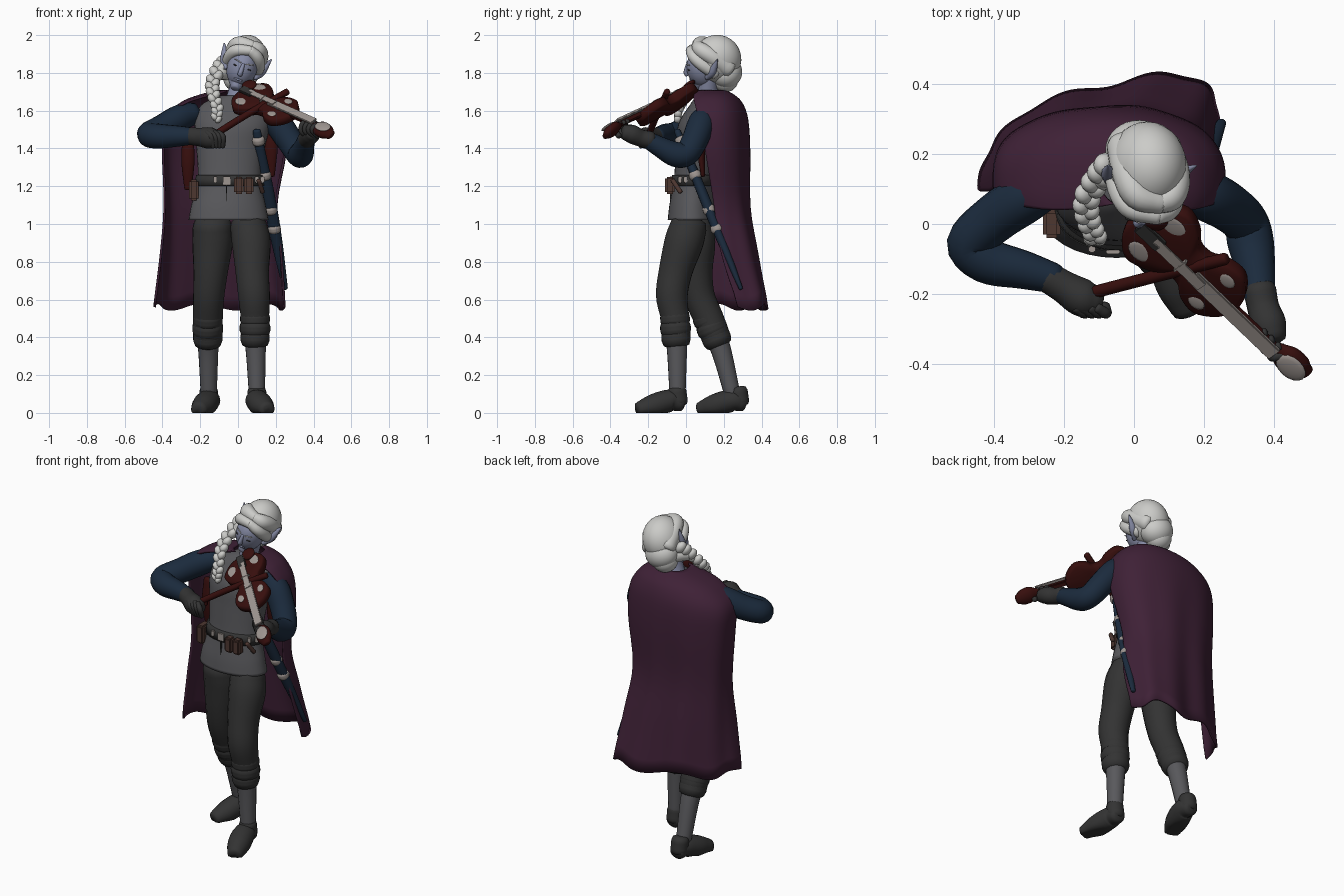
import bpy, bmesh, math
from mathutils import Vector, Matrix

def mat(name, c):
    m = bpy.data.materials.new(name)
    m.diffuse_color = (*c, 1)
    return m

HAIR = mat("white hair", (0.60, 0.60, 0.58))
SKIN = mat("blue grey skin", (0.24, 0.26, 0.38))
CAPE = mat("plum cloth", (0.049, 0.015, 0.037))
NAVY = mat("navy cloth", (0.011, 0.024, 0.047))
GREY = mat("grey cloth", (0.098, 0.098, 0.106))
DARK = mat("charcoal", (0.033, 0.033, 0.033))
RED = mat("red varnish", (0.038, 0.0045, 0.004))
BROWN = mat("brown leather", (0.075, 0.038, 0.030))
PALE = mat("pale bone", (0.34, 0.30, 0.28))
I = Matrix.Identity(4)

def finish(name, bm, m, M=I, smooth=True):
    bmesh.ops.recalc_face_normals(bm, faces=bm.faces)
    for f in bm.faces:
        f.smooth = smooth
    me = bpy.data.meshes.new(name)
    bm.to_mesh(me)
    bm.free()
    me.transform(M)
    me.materials.append(m)
    ob = bpy.data.objects.new(name, me)
    bpy.context.collection.objects.link(ob)
    return ob

def loft(name, rings, m, M=I, closed=True, caps=True):
    bm = bmesh.new()
    R = [[bm.verts.new(p) for p in r] for r in rings]
    n = len(R[0])
    for a, b in zip(R, R[1:]):
        for i in range(n if closed else n - 1):
            j = (i + 1) % n
            bm.faces.new((a[i], a[j], b[j], b[i]))
    if caps:
        bm.faces.new(R[0])
        bm.faces.new(R[-1])
    return finish(name, bm, m, M)

def spline(pts, sub=5):
    P = [Vector(p) for p in pts]
    P = [P[0] * 2 - P[1]] + P + [P[-1] * 2 - P[-2]]
    out = []
    for i in range(1, len(P) - 2):
        a, b, c, d = P[i - 1:i + 3]
        for k in range(sub):
            t = k / sub
            out.append(0.5 * (2 * b + (c - a) * t + (2 * a - 5 * b + 4 * c - d) * t * t
                              + (3 * b - a - 3 * c + d) * t ** 3))
    return out + [P[-2]]

def tube(name, pts, m, M=I, flat=1.0, ref=(0.13, 0.97, 0.2), n=16, floor=None, sub=5):
    """Smooth tube through (x, y, z, radius) points; flat scales it along ref."""
    S = spline(pts, sub)
    C, rad = [Vector(p[:3]) for p in S], [max(p[3], 0.002) for p in S]
    nv, rings = Vector(ref), []
    L = len(C) - 1
    def ring(c, u, v, r):
        out = [c + u * (math.cos(2 * math.pi * k / n) * r * flat) + v * (math.sin(2 * math.pi * k / n) * r)
               for k in range(n)]
        if floor is not None:
            for p in out:
                p.z = max(p.z, floor)
        return out
    for i, c in enumerate(C):
        t = (C[min(i + 1, L)] - C[max(i - 1, 0)]).normalized()
        nv = (nv - t * nv.dot(t)).normalized()
        v, r = t.cross(nv), rad[i]
        dome = [(0.5, 0.55), (0.35, 0.87)]
        if i == 0:
            rings += [ring(c - t * r * a, nv, v, r * b) for a, b in dome]
        rings.append(ring(c, nv, v, r))
        if i == L:
            rings += [ring(c + t * r * a, nv, v, r * b) for a, b in reversed(dome)]
    return loft(name, rings, m, M)

def ball(name, c, r, m, M=I, seg=24):
    bm = bmesh.new()
    bmesh.ops.create_uvsphere(bm, u_segments=seg, v_segments=seg // 2, radius=1)
    return finish(name, bm, m, M @ Matrix.Translation(c) @ Matrix.Diagonal((*r, 1)))

def box(name, c, s, m, M=I):
    bm = bmesh.new()
    bmesh.ops.create_cube(bm, size=1)
    bmesh.ops.scale(bm, vec=s, verts=bm.verts)
    bmesh.ops.bevel(bm, geom=bm.edges[:], offset=min(s) * 0.2, segments=2, affect='EDGES')
    return finish(name, bm, m, M @ Matrix.Translation(c), False)

def oval(z, cx, cy, rx, ry, n=32):
    return [(cx + rx * math.cos(2 * math.pi * k / n), cy + ry * math.sin(2 * math.pi * k / n), z) for k in range(n)]

# Tunic, belt and pouches
torso = [(1.02, -.05, .028, .212, .125), (1.10, -.05, .03, .197, .118), (1.23, -.045, .04, .168, .105),
         (1.40, -.04, .06, .18, .112), (1.53, -.03, .08, .20, .12), (1.63, -.03, .11, .165, .09),
         (1.68, -.02, .12, .07, .065)]
loft("tunic", [oval(*t) for t in spline(torso)], GREY)
loft("belt", [oval(1.20, -.046, .038, .183, .118), oval(1.26, -.044, .042, .178, .116)], DARK)
box("belt_buckle", (-.06, -.08, 1.23), (.04, .012, .045), PALE)
box("tunic_seam", (-.06, -.079, 1.13), (.006, .01, .2), DARK)
for i, x in enumerate((.005, .058)):
    box(f"front_pouch_{i}", (x, -.085, 1.205), (.05, .05, .09), BROWN)
box("side_pouch", (-.235, .0, 1.18), (.05, .08, .11), BROWN)
tube("dagger_handle", [(.11, -.07, 1.23, .012), (.13, -.03, 1.17, .012)], BROWN)
for x, y in ((-.12, -.07), (.10, -.03), (.13, .0)):
    box("belt_fitting", (x, y - .002, 1.235), (.02, .02, .035), PALE)

# Cape draped over both shoulders with uneven folds, and its red lining strips
rows = [(1.71, -.01, .125, .085, .08, 55), (1.685, -.025, .13, .18, .125, 40), (1.64, -.05, .125, .26, .175, 22),
        (1.55, -.07, .125, .325, .205, 12), (1.38, -.075, .14, .33, .20, 8), (1.10, -.095, .165, .30, .172, 8),
        (.85, -.09, .18, .32, .19, 8), (.56, -.095, .225, .345, .178, 8)]
rings = []
for z, cx, cy, rx, ry, ext in spline(rows, 4):
    d = max(0, min(1, (1.6 - z) / 1.0))
    ring = []
    for k in range(73):
        u = k / 72
        a = math.radians(180 + ext - u * (180 + 2 * ext))
        f = 1 + d * (.04 * math.sin(u * 31 + z * 2) + .045 * math.sin(u * 17 + 1 + z * 2))
        x, s = rx * math.cos(a) * (1 + (f - 1) * .4), math.sin(a)
        y = cy + ry * f * math.copysign(abs(s) ** .8, s) + .25 * x * d * d
        ring.append((cx + x, y, z + d * .018 * math.sin(u * 19)))
    rings.append(ring)
cape = loft("cape", rings, CAPE, closed=False, caps=False)
sol = cape.modifiers.new("thickness", 'SOLIDIFY')
sol.thickness = .012
for x, z in ((-.265, 1.33), (.175, 1.40)):
    tube("lining_strip", [(x, .09, z - .14, .02), (x, .08, z, .035), (x, .09, z + .13, .03)], RED, flat=.6)

# Legs: left steps forward, right trails
tube("left_trouser", [(.055, .015, .99, .098), (.07, -.012, .90, .104), (.075, -.055, .75, .09), (.085, -.075, .62, .085),
                      (.09, -.057, .50, .076), (.09, -.05, .41, .075)], DARK)
tube("right_trouser", [(-.135, .035, .99, .105), (-.135, .048, .90, .108), (-.145, .05, .75, .092), (-.155, .07, .62, .083),
                       (-.16, .12, .50, .08), (-.16, .155, .41, .078)], DARK)
tube("left_sock", [(.09, -.05, .42, .06), (.095, -.047, .3, .052), (.1, -.045, .1, .043)], GREY)
tube("right_sock", [(-.16, .155, .42, .06), (-.157, .195, .3, .052), (-.155, .245, .1, .043)], GREY)
for i, (dz, r) in enumerate(((0, .078), (.05, .082), (.1, .079))):
    tube(f"left_cuff_{i}", [(.09, -.052 - dz * .05, .385 + dz, r), (.09, -.054 - dz * .05, .41 + dz, r)], DARK)
    tube(f"right_cuff_{i}", [(-.16, .165 - dz * .45, .385 + dz, r), (-.16, .155 - dz * .45, .41 + dz, r)], DARK)
for side, x, y, turn in (("left", .10, -.04, .05), ("right", -.155, .285, -.05)):
    tube(side + "_shoe", [(x, y + .012, .05, .046), (x, y - .04, .065, .062), (x + turn * .5, y - .13, .04, .064),
                          (x + turn, y - .20, .02, .046)], DARK, ref=(0, 0, 1), flat=.95, floor=0)
    tube(side + "_shoe_collar", [(x, y, .06, .05), (x, y - .008, .115, .05)], DARK)

# Sleeves and gloves
tube("right_sleeve", [(-.24, .11, 1.585, .06), (-.31, .075, 1.56, .072), (-.40, .015, 1.51, .07), (-.47, -.055, 1.475, .066),
                      (-.42, -.105, 1.465, .066), (-.32, -.13, 1.465, .056), (-.23, -.155, 1.465, .044)], NAVY)
tube("left_sleeve", [(.15, .10, 1.57, .06), (.21, .08, 1.53, .072), (.275, .045, 1.44, .07), (.32, .0, 1.37, .066),
                     (.335, -.06, 1.37, .066), (.35, -.14, 1.41, .054), (.36, -.21, 1.45, .044)], NAVY)
tube("right_glove", [(-.25, -.15, 1.465, .047), (-.20, -.18, 1.46, .05), (-.15, -.21, 1.455, .058),
                     (-.115, -.22, 1.45, .048)], DARK, flat=.95)
tube("left_glove", [(.36, -.19, 1.445, .047), (.37, -.24, 1.455, .046), (.385, -.285, 1.475, .05),
                    (.395, -.32, 1.485, .042)], DARK)
for i in range(4):
    s = i * .02
    tube(f"right_finger_{i}", [(-.165 + s, -.24, 1.485, .015), (-.14 + s, -.255, 1.46, .016),
                               (-.13 + s * .8, -.235, 1.41, .014)], DARK, n=10)
    tube(f"left_finger_{i}", [(.365 + s, -.295 - s, 1.465, .015), (.335 + s, -.315 - s, 1.495, .015),
                              (.345 + s, -.32 - s, 1.535 - s * .3, .014), (.375 + s, -.31 - s, 1.545 - s * .3, .013)],
         DARK, n=10)

# Violin in its own frame: x along the neck, z out of the front
a = Vector((.688, -.657, -.306)).normalized()
up = (Vector((0, 0, 1)) - a * a.z).normalized()
roll = math.radians(33)
nrm = up * math.cos(roll) + up.cross(a) * math.sin(roll)
if nrm.y > 0:
    nrm = up * math.cos(roll) - up.cross(a) * math.sin(roll)
V = Matrix((a, nrm.cross(a), nrm)).transposed().to_4x4()
V.translation = (.01, .03, 1.69)
half = spline([(0, .01, 0), (.015, .07, 0), (.08, .125, 0), (.15, .105, 0), (.19, .07, 0), (.24, .068, 0), (.28, .095, 0),
               (.34, .102, 0), (.39, .06, 0), (.41, .012, 0)], 4)
edge = [(p.x, p.y) for p in half] + [(p.x, -p.y) for p in reversed(half)]
loft("violin_body", [[((x - .2) * s + .2, y * s, z) for x, y in edge]
                     for s, z in ((.4, -.034), (.93, -.026), (1, -.018), (1, .018), (.93, .026), (.4, .034))], RED, V)
box("violin_neck", (.49, 0, .015), (.2, .03, .026), RED, V)
box("fingerboard", (.41, 0, .038), (.34, .046, .012), PALE, V)
box("strings", (.18, 0, .046), (.2, .034, .006), PALE, V)
box("tailpiece", (.065, 0, .041), (.09, .045, .016), DARK, V)
box("violin_bridge", (.19, 0, .038), (.008, .05, .026), PALE, V)
for s in (1, -1):
    ball("worn_patch", (.09, s * .07, .0285), (.04, .028, .004), PALE, V, 16)
    ball("worn_patch", (.315, s * .062, .0285), (.028, .02, .004), PALE, V, 16)
tube("violin_scroll", [(.58, 0, .008, .025), (.62, 0, .006, .046), (.665, 0, .0, .044), (.69, 0, -.006, .03)],
     RED, V, ref=(.19, -.18, .95), flat=.65, n=12)
ball("scroll_face", (.645, 0, .03), (.05, .036, .009), PALE, V, 16)
ball("chin_rest", (.03, .05, .035), (.04, .04, .016), RED, V)
tube("bow", [(-.19, -.215, 1.43, .018), (.04, -.155, 1.575, .018), (.26, -.10, 1.70, .018)], RED, n=8)
box("bow_frog", (-.10, -.19, 1.475), (.05, .02, .03), RED)

# Sword in a banded scabbard
P0, P1 = Vector((.10, -.045, 1.49)), Vector((.25, .29, .66))
def on(t, r):
    return (*P0.lerp(P1, t), r)
tube("scabbard", [on(0, .022), on(.4, .034), on(.7, .03), on(1, .014)], NAVY, flat=.8)
for t in (.06, .28, .5, .62):
    tube("scabbard_band", [on(t - .008, .034), on(t + .008, .034)], PALE)

# Neck and tilted head
tube("neck", [(-.02, .12, 1.62, .06), (.0, .115, 1.70, .052), (.02, .12, 1.78, .052)], SKIN)
H = Matrix.Translation((.03, .12, 1.85)) @ Matrix.Rotation(math.radians(19), 4, 'Y') @ Matrix.Rotation(math.radians(8), 4, 'X')
ball("face", (0, -.035, -.02), (.08, .085, .105), SKIN, H, 32)
tube("jaw", [(0, -.01, -.06, .070), (0, -.055, -.10, .047), (0, -.075, -.122, .028)], SKIN, H)
tube("nose", [(0, -.112, .01, .009), (0, -.125, -.03, .013), (0, -.122, -.045, .014)], SKIN, H, n=10)
tube("mouth", [(-.022, -.103, -.076, .004), (0, -.108, -.076, .006), (.022, -.103, -.076, .004)], SKIN, H, n=8)
ball("hair_cap", (0, .048, .018), (.110, .128, .13), HAIR, H, 32)
ball("hair_back", (.0, .085, -.06), (.098, .085, .085), HAIR, H, 32)
ball("hair_nape", (-.005, .075, -.10), (.075, .07, .07), HAIR, H)
for s in (1, -1):
    tube("ear", [(s * .08, -.015, -.05, .016), (s * .102, .02, -.01, .026), (s * .132, .055, .06, .004)], SKIN, H, flat=.8, n=12)
    ball("eyelid", (s * .033, -.105, -.008), (.018, .008, .004), DARK, H, 16)
    tube("eyebrow", [(s * .016, -.115, .016, .003), (s * .052, -.1, .022, .003)], HAIR, H, n=8)
    tube("front_lock", [(.012, -.085, .088, .026), (s * .055, -.068, .065, .032), (s * .078, -.03, .025, .034),
                        (s * .078, .03, -.03, .036)], HAIR, H)
    tube("upper_lock", [(.012, -.045, .108, .032), (s * .05, -.025, .095, .042), (s * .07, .03, .055, .045),
                        (s * .06, .10, -.02, .05)], HAIR, H)

# Braid of alternating strands over the right shoulder, fed from the nape
tube("braid_root", [(.02, .21, 1.77, .05), (-.05, .18, 1.80, .042), (-.10, .125, 1.80, .036)], HAIR)
path = spline([(-.06, .18, 1.86), (-.10, .135, 1.82), (-.135, .07, 1.74), (-.13, .01, 1.68), (-.11, -.035, 1.61),
               (-.115, -.045, 1.555)], 4)
for i, p in enumerate(path):
    r = .040 - .0009 * i
    R = Matrix.Translation(p + Vector(((-1) ** i * .012, 0, 0))) @ Matrix.Rotation((-1) ** i * .6, 4, 'Y')
    ball(f"braid_strand_{i}", (0, 0, 0), (r * .75, r * .9, r * 1.05), HAIR, R, seg=16)
